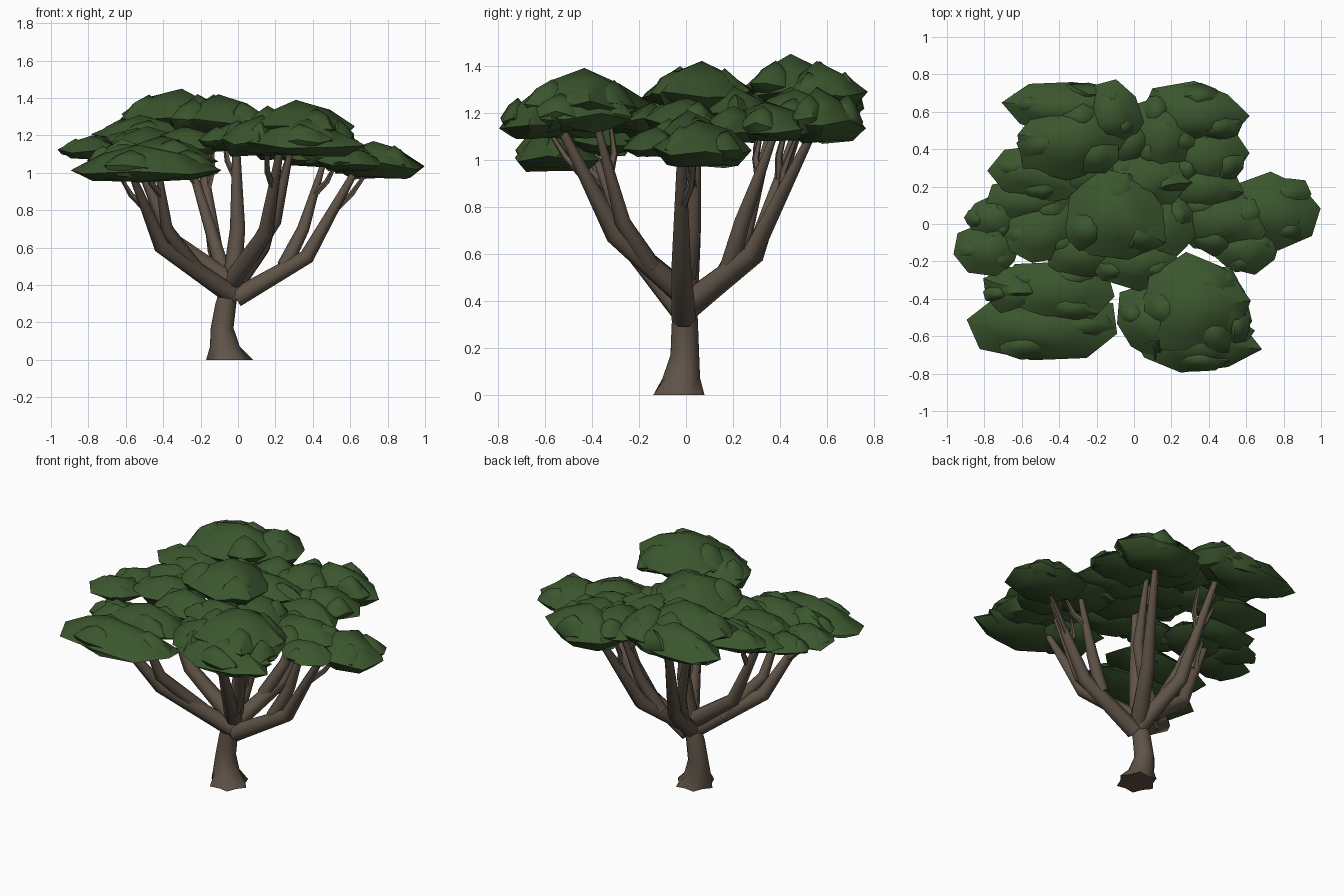
import bpy
import bmesh
import math
import random
from mathutils import Vector

random.seed(11)
if "Cube" in bpy.data.objects:
    bpy.data.objects.remove(bpy.data.objects["Cube"])


def make_material(name, color):
    mat = bpy.data.materials.new(name)
    mat.use_nodes = True
    mat.diffuse_color = color
    mat.node_tree.nodes["Principled BSDF"].inputs["Base Color"].default_value = color
    return mat


BARK = make_material("brown bark", (0.115, 0.087, 0.064, 1))
LEAF = make_material("green leaves", (0.043, 0.093, 0.027, 1))


def loft(name, rings, base, tip, material, angle):
    """Skin a stack of point rings, closed at both ends with one point."""
    bm = bmesh.new()
    loops = [[bm.verts.new(p) for p in ring] for ring in rings]
    count = len(loops[0])
    for low, high in zip(loops, loops[1:]):
        for i in range(count):
            j = (i + 1) % count
            bm.faces.new((low[i], low[j], high[j], high[i]))
    for loop, end in ((loops[0], base), (loops[-1], tip)):
        peak = bm.verts.new(end)
        for i in range(count):
            bm.faces.new((loop[i], loop[(i + 1) % count], peak))
    bmesh.ops.recalc_face_normals(bm, faces=bm.faces)
    mesh = bpy.data.meshes.new(name)
    bm.to_mesh(mesh)
    bm.free()
    mesh.materials.append(material)
    obj = bpy.data.objects.new(name, mesh)
    bpy.context.collection.objects.link(obj)
    bpy.ops.object.select_all(action="DESELECT")
    obj.select_set(True)
    bpy.context.view_layer.objects.active = obj
    bpy.ops.object.shade_smooth_by_angle(angle=math.radians(angle))


def tube(name, path, radii, sides=7, flat=False, flare=0.0):
    """Tapered limb through the path points."""
    points = [Vector(p) for p in path]
    rings = []
    for k, point in enumerate(points):
        ahead = points[min(k + 1, len(points) - 1)]
        behind = points[max(k - 1, 0)]
        axis = Vector((0, 0, 1)) if flat else (ahead - behind).normalized()
        side = axis.cross(Vector((0, 1, 0.01))).normalized()
        up = axis.cross(side)
        ring = []
        for i in range(sides):
            a = math.tau * i / sides
            r = radii[k] * (1 + (flare * (-1) ** i if k == 0 else 0))
            ring.append(point + (side * math.cos(a) + up * math.sin(a)) * r)
        rings.append(ring)
    loft(name, rings, points[0], points[-1], BARK, 60)


def leaf_clump(name, x, y, rx, ry, low, high):
    """Angular lens-shaped canopy pad: bulging underside, sharp rim, peaked top."""
    sides = 8
    turn = random.uniform(0, math.tau)
    spread = [random.uniform(0.88, 1.14) for _ in range(sides)]
    height = high - low
    rings = []
    for reach, level, wobble in ((0.68, 0.13, 0.07), (1.0, 0.38, 0.11), (0.55, 0.75, 0.06)):
        ring = []
        for i in range(sides):
            a = turn + math.tau * i / sides
            r = reach * spread[i] * random.uniform(0.94, 1.06)
            z = low + height * (level + random.uniform(-wobble, wobble))
            ring.append((x + rx * r * math.cos(a), y + ry * r * math.sin(a), z))
        rings.append(ring)
    tip = (x + random.uniform(-.15, .15) * rx, y + random.uniform(-.15, .15) * ry, high)
    loft(name, rings, (x, y, low + 0.1 * height), tip, LEAF, 50)


# Trunk with a flared, ridged foot
tube("trunk",
     [(-.045, -.03, 0), (-.07, -.02, .07), (-.085, -.005, .17), (-.065, -.005, .3),
      (-.03, 0, .45)],
     (.112, .08, .061, .056, .045), sides=12, flat=True, flare=.12)

# Limbs: start, elbow and end of each
LIMBS = {
    "left_limb": ((-.01, -.01, .33), (.37, -.02, .55), (.64, -.02, 1.03)),
    "left_inner_limb": ((.25, 0, .5), (.35, .03, .7), (.46, .05, 1.06)),
    "right_front_limb": ((-.02, 0, .34), (-.41, -.22, .61), (-.57, -.47, 1.0)),
    "right_front_inner_limb": ((-.2, -.08, .46), (-.38, -.26, .7), (-.43, -.4, 1.05)),
    "right_limb": ((-.04, 0, .42), (-.36, .02, .65), (-.56, 0, 1.12)),
    "front_limb": ((-.03, 0, .42), (.15, -.3, .68), (.23, -.54, 1.15)),
    "front_inner_limb": ((.07, -.15, .55), (.2, -.27, .74), (.29, -.38, 1.15)),
    "back_right_limb": ((-.04, 0, .36), (-.12, .29, .59), (-.21, .5, 1.2)),
    "back_right_inner_limb": ((-.08, .15, .48), (-.14, .25, .68), (-.3, .38, 1.2)),
    "back_left_limb": ((-.03, 0, .38), (.13, .28, .6), (.28, .53, 1.1)),
    "back_left_inner_limb": ((.06, .18, .53), (.17, .24, .74), (.22, .38, 1.12)),
    "centre_limb": ((-.03, 0, .42), (0, .02, .7), (-.01, 0, 1.22)),
}
for name, (start, elbow, end) in LIMBS.items():
    size = 0.8 if "inner" in name else 1.0
    tube(name, (start, elbow, end), [r * size for r in (.054, .043, .018)])
    # Thin twig forking from the upper limb into the leaves
    fork = Vector(elbow).lerp(Vector(end), 0.5)
    offset = Vector((random.choice((-.07, .07)), random.choice((-.06, .06)), 0))
    tube(name + "_twig", (fork, fork.lerp(Vector(end), .4) + offset * .7,
                          Vector(end) + offset), (.02, .016, .008), sides=5)

# Leaf pads: x, y, half width, half depth, bottom, top
CLUMPS = {
    "right_front": ((-.48, -.55, .38, .19, .93, 1.15), (-.43, -.36, .34, .17, 1.0, 1.2),
                    (-.62, -.36, .19, .13, 1.0, 1.17)),
    "front": ((.33, -.45, .3, .27, 1.13, 1.39), (.33, -.63, .33, .16, 1.07, 1.29),
              (.1, -.52, .2, .2, 1.07, 1.31), (.47, -.46, .17, .24, 1.1, 1.32)),
    "left": ((.75, .07, .26, .2, .95, 1.17), (.46, .02, .28, .19, 1.01, 1.21),
             (.58, -.13, .19, .13, 1.0, 1.14)),
    "centre": ((-.1, .03, .3, .25, 1.17, 1.42), (0, -.2, .23, .15, 1.1, 1.28),
               (.02, .22, .28, .16, 1.12, 1.31), (.14, 0, .2, .19, 1.09, 1.27)),
    "back_right": ((-.33, .46, .3, .22, 1.2, 1.45), (-.36, .63, .32, .15, 1.14, 1.38),
                   (-.13, .58, .17, .18, 1.18, 1.42)),
    "back_left": ((.32, .58, .28, .18, 1.05, 1.31), (.15, .48, .2, .22, 1.1, 1.3),
                  (.38, .36, .23, .19, 1.06, 1.25)),
    "right": ((-.5, .27, .28, .15, 1.12, 1.31), (-.48, -.03, .24, .19, 1.06, 1.25),
              (-.78, -.13, .18, .14, 1.06, 1.2), (-.75, .03, .16, .12, 1.07, 1.2)),
}
# Lower pads bridging the gaps between the groups
BRIDGES = ((-.27, -.16, .22, .15, 1.08, 1.25), (-.22, .27, .22, .14, 1.14, 1.3),
           (.36, .2, .22, .14, 1.06, 1.23), (-.55, .13, .24, .12, 1.07, 1.24),
           (-.03, .43, .15, .13, 1.14, 1.31))
for number, pad in enumerate(BRIDGES):
    leaf_clump(f"bridging_leaves_{number + 1}", *pad)
for group, pads in CLUMPS.items():
    for number, (x, y, rx, ry, low, high) in enumerate(pads):
        name = f"{group}_leaves_{number + 1}"
        leaf_clump(name, x, y, rx, ry, low, high)
        # Small tufts breaking up the slope of each pad
        first = random.uniform(0, math.tau)
        for tuft in range(3):
            a = first + math.tau * tuft / 3
            drop = random.uniform(.08, .2) * (high - low)
            leaf_clump(f"{name}_tuft_{tuft + 1}", x + .54 * rx * math.cos(a),
                       y + .54 * ry * math.sin(a), .45 * rx, .45 * ry,
                       low + .15 * (high - low), high - drop)
